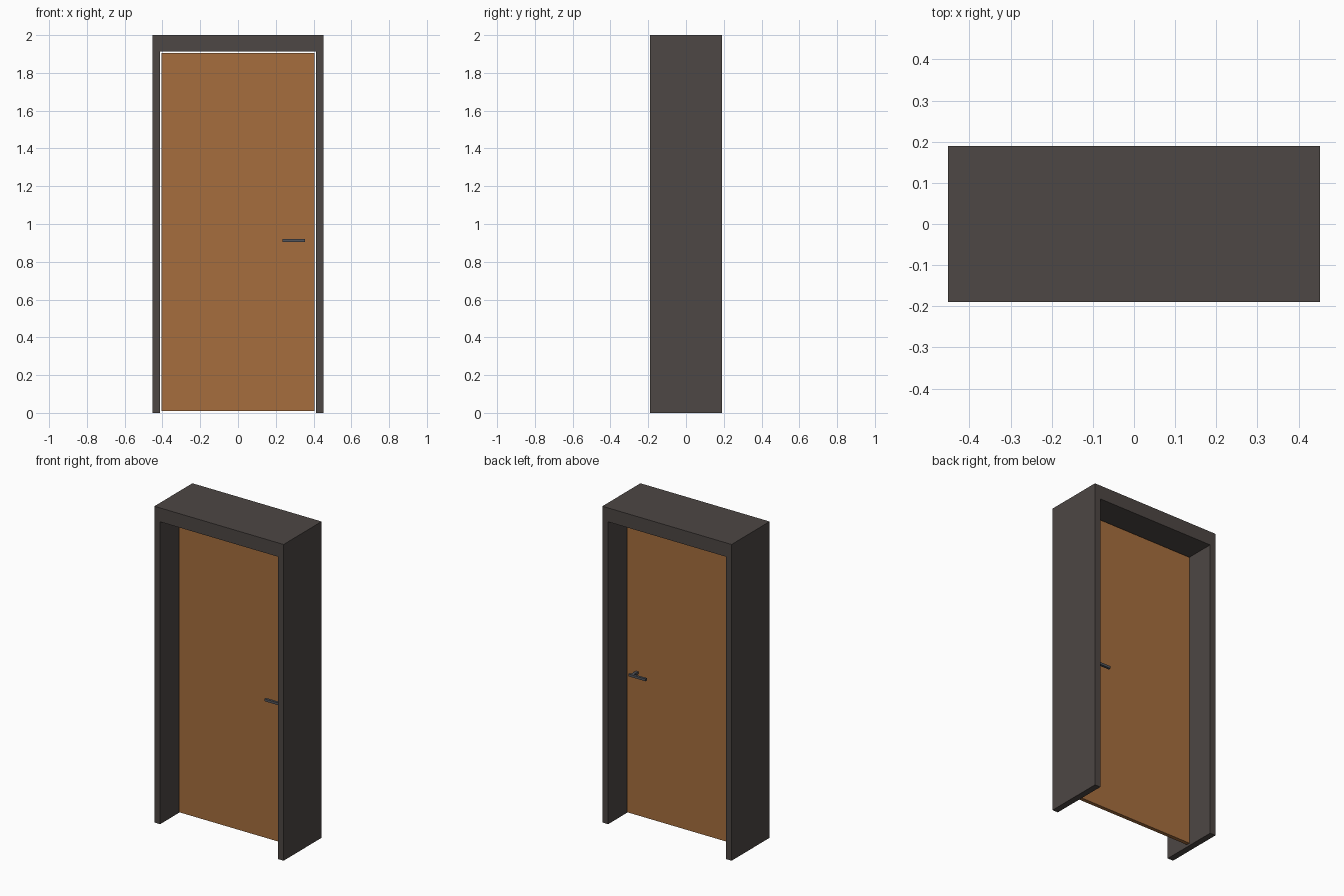
import bpy, bmesh

if "Cube" in bpy.data.objects:
    bpy.data.objects.remove(bpy.data.objects["Cube"])


def material(name, color):
    m = bpy.data.materials.new(name)
    m.diffuse_color = (*color, 1)
    m.use_nodes = True
    m.node_tree.nodes["Principled BSDF"].inputs["Base Color"].default_value = m.diffuse_color
    return m


def extrude_profile(name, points, y0, y1, mat):
    """Extrude an outline (pairs of coordinates x, z) from y0 to y1."""
    bm = bmesh.new()
    face = bm.faces.new([bm.verts.new((x, y0, z)) for x, z in points])
    ext = bmesh.ops.extrude_face_region(bm, geom=[face])
    moved = [v for v in ext["geom"] if isinstance(v, bmesh.types.BMVert)]
    bmesh.ops.translate(bm, verts=moved, vec=(0, y1 - y0, 0))
    bmesh.ops.recalc_face_normals(bm, faces=bm.faces)
    mesh = bpy.data.meshes.new(name)
    bm.to_mesh(mesh)
    bm.free()
    mesh.materials.append(mat)
    obj = bpy.data.objects.new(name, mesh)
    bpy.context.collection.objects.link(obj)
    return obj


def box(name, x0, x1, y0, y1, z0, z1, mat):
    return extrude_profile(name, [(x0, z0), (x1, z0), (x1, z1), (x0, z1)], y0, y1, mat)


frame_mat = material("frame_dark", (0.075, 0.063, 0.058))
wood_mat = material("door_wood", (0.38, 0.155, 0.048))
metal_mat = material("handle_metal", (0.085, 0.09, 0.105))

W, D, H = 0.452, 0.19, 2.0      # frame half width, half depth, height
IN, TOP = 0.412, 1.912          # opening half width and height
T = 0.012                       # door half thickness

# Deep door frame: two jambs and a header in one profile
extrude_profile("door_frame", [(-W, 0), (-IN, 0), (-IN, TOP), (IN, TOP),
                               (IN, 0), (W, 0), (W, H), (-W, H)], -D, D, frame_mat)

# Door leaf with a small gap all round
box("door_leaf", -0.406, 0.406, -T, T, 0.01, 1.906, wood_mat)

# L-shaped lever handle on each face
for side, s in (("front", -1), ("back", 1)):
    box(f"{side}_handle_spindle", 0.325, 0.342, s * T, s * 0.056, 0.905, 0.92, metal_mat)
    box(f"{side}_handle_lever", 0.235, 0.355, s * 0.055, s * 0.07, 0.905, 0.92, metal_mat)
